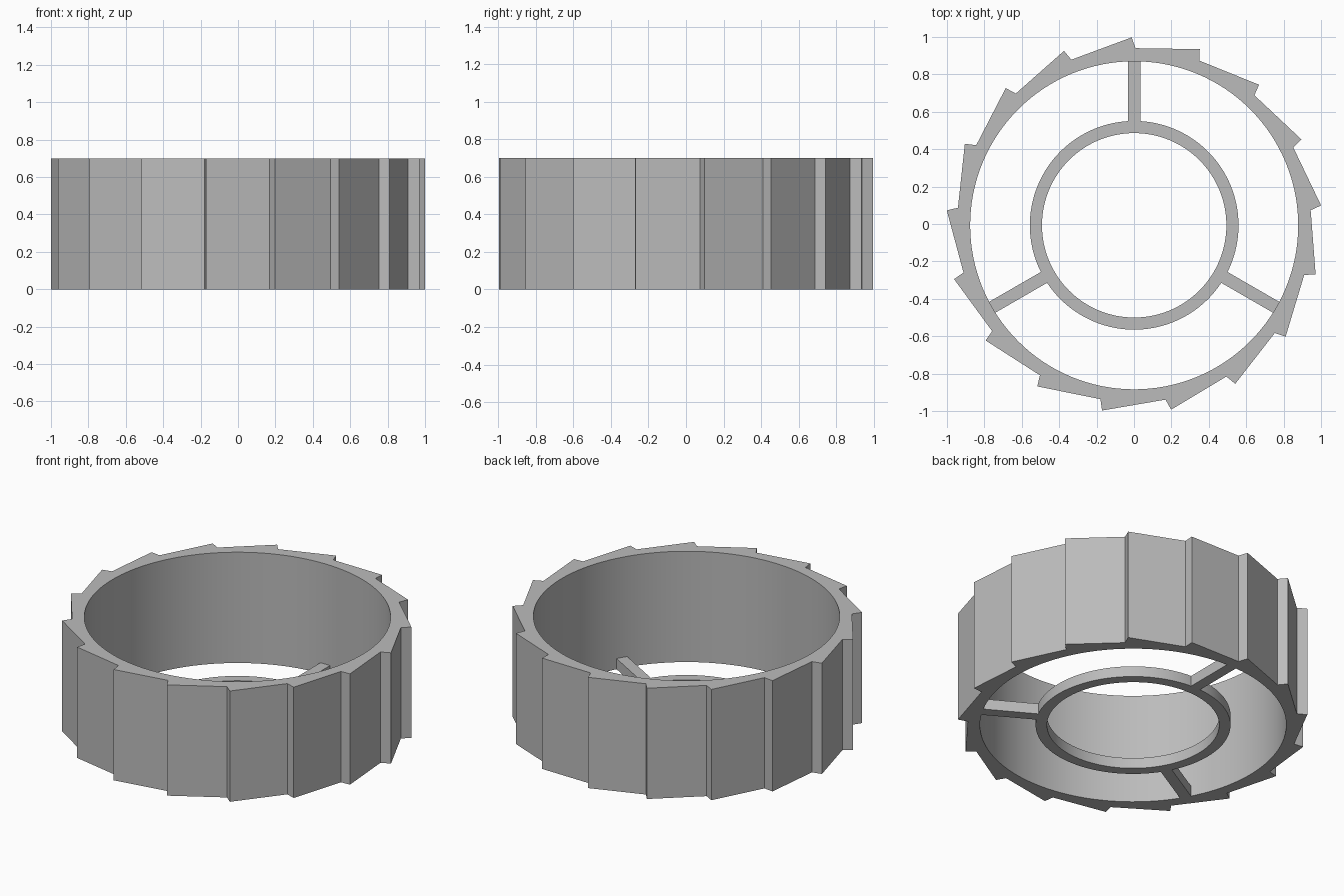
import bpy
import bmesh
from math import cos, sin, pi, radians
from mathutils import Matrix, Vector

if "Cube" in bpy.data.objects:
    bpy.data.objects.remove(bpy.data.objects["Cube"], do_unlink=True)

AXIS = Vector((0.001, -0.007, 0))   # wheel axis, so the toothed outline is centred
HEIGHT = 0.70
HUB_HEIGHT = 0.067
TEETH = 17

grey = bpy.data.materials.new("plain grey")
grey.use_nodes = True
grey.diffuse_color = (0.5, 0.5, 0.5, 1)
grey.node_tree.nodes["Principled BSDF"].inputs["Base Color"].default_value = (0.5, 0.5, 0.5, 1)


def polar(radius, angle):
    return Vector((radius * cos(angle), radius * sin(angle), 0))


def circle(radius, count=128):
    return [polar(radius, 2 * pi * i / count) for i in range(count)]


def finish(bm, name):
    bmesh.ops.recalc_face_normals(bm, faces=bm.faces)
    mesh = bpy.data.meshes.new(name)
    bm.to_mesh(mesh)
    bm.free()
    mesh.materials.append(grey)
    obj = bpy.data.objects.new(name, mesh)
    obj.location = AXIS
    bpy.context.collection.objects.link(obj)
    bpy.ops.object.select_all(action='DESELECT')
    obj.select_set(True)
    bpy.context.view_layer.objects.active = obj
    bpy.ops.object.shade_smooth_by_angle(angle=radians(12))
    return obj


def hollow_prism(name, outer, inner, height):
    """Fill between two closed outlines and extrude upwards."""
    bm = bmesh.new()
    for loop in (outer, inner):
        verts = [bm.verts.new(p) for p in loop]
        for a, b in zip(verts, verts[1:] + verts[:1]):
            bm.edges.new((a, b))
    bmesh.ops.triangle_fill(bm, edges=bm.edges[:], use_beauty=True, normal=(0, 0, 1))
    top = bmesh.ops.extrude_face_region(bm, geom=bm.faces[:], use_keep_orig=True)
    verts = [v for v in top["geom"] if isinstance(v, bmesh.types.BMVert)]
    bmesh.ops.translate(bm, vec=(0, 0, height), verts=verts)
    return finish(bm, name)


# Ratchet rim: each tooth is a tip followed by a short step down to its root
outline = []
for i in range(TEETH):
    tip = radians(90.75) - 2 * pi * i / TEETH
    outline += [polar(1.005, tip), polar(0.947, tip - radians(1.15))]
hollow_prism("toothed_rim", outline, circle(0.877), HEIGHT)

# Low hub ring
hollow_prism("hub_ring", circle(0.558), circle(0.493), HUB_HEIGHT)

# Three flat spokes joining hub and rim
START, END, WIDTH = 0.54, 0.882, 0.067
for i, name in enumerate(("back_spoke", "right_spoke", "left_spoke")):
    bm = bmesh.new()
    bmesh.ops.create_cube(bm, size=1)
    bmesh.ops.scale(bm, vec=(END - START, WIDTH, HUB_HEIGHT), verts=bm.verts)
    bmesh.ops.translate(bm, vec=((START + END) / 2, 0, HUB_HEIGHT / 2), verts=bm.verts)
    bmesh.ops.rotate(bm, matrix=Matrix.Rotation(radians(90 + 120 * i), 3, 'Z'), verts=bm.verts)
    finish(bm, name)
